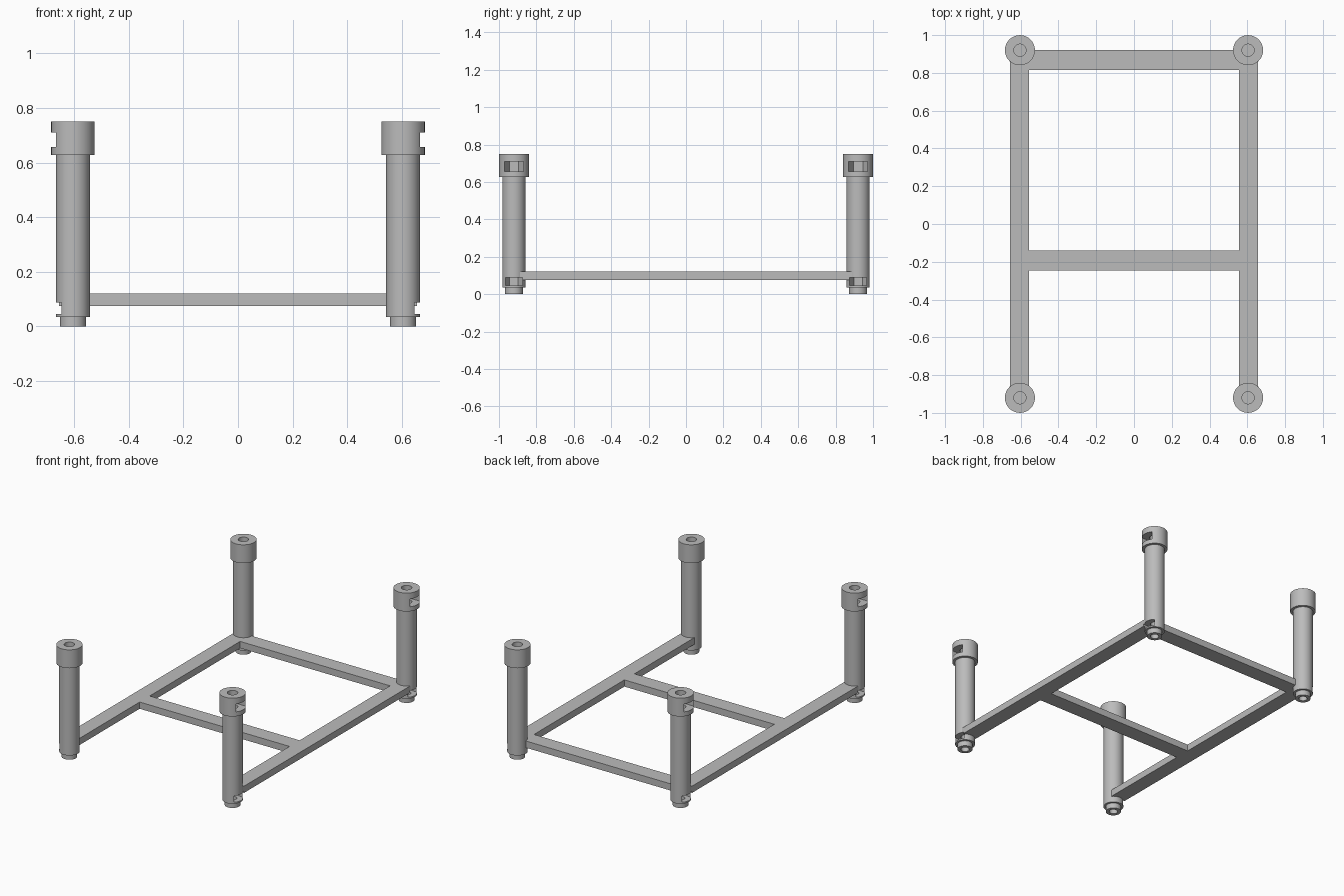
import bpy
import bmesh
import math

cube = bpy.data.objects.get("Cube")
if cube:
    bpy.data.objects.remove(cube, do_unlink=True)

grey = bpy.data.materials.new("plain grey")
grey.use_nodes = True
colour = (0.5, 0.5, 0.5, 1)
grey.diffuse_color = colour
grey.node_tree.nodes["Principled BSDF"].inputs["Base Color"].default_value = colour

LEG_X, LEG_Y = 0.604, 0.92
BEAM_LOW, BEAM_HIGH = 0.075, 0.12
SEGMENTS = 64


def prism(name, outline, low, high):
    """Extrude a flat outline upward from low to high."""
    bm = bmesh.new()
    face = bm.faces.new([bm.verts.new((x, y, low)) for x, y in outline])
    top = bmesh.ops.extrude_face_region(bm, geom=[face])["geom"]
    verts = [v for v in top if isinstance(v, bmesh.types.BMVert)]
    bmesh.ops.translate(bm, verts=verts, vec=(0, 0, high - low))
    bmesh.ops.recalc_face_normals(bm, faces=bm.faces[:])
    mesh = bpy.data.meshes.new(name)
    bm.to_mesh(mesh)
    bm.free()
    mesh.materials.append(grey)
    obj = bpy.data.objects.new(name, mesh)
    bpy.context.collection.objects.link(obj)
    return obj


def rod(name, x, y, radius, low, high):
    angles = [2 * math.pi * i / SEGMENTS for i in range(SEGMENTS)]
    ring = [(x + radius * math.cos(a), y + radius * math.sin(a)) for a in angles]
    return prism(name, ring, low, high)


def beam(name, x0, x1, y0, y1):
    return prism(name, [(x0, y0), (x1, y0), (x1, y1), (x0, y1)], BEAM_LOW, BEAM_HIGH)


def nut_slot(x, y, side, half, low, high):
    """Hexagonal pocket at the leg axis, open toward the outer side."""
    flat = half * math.sqrt(3) / 2
    shape = [(0.12, -half), (0.12, half), (0, half),
             (-flat, half / 2), (-flat, -half / 2), (0, -half)]
    return prism("slot_cutter", [(x + side * u, y + v) for u, v in shape], low, high)


def combine(target, other, operation):
    mod = target.modifiers.new("combine", "BOOLEAN")
    mod.operation = operation
    mod.solver = "EXACT"
    mod.object = other
    bpy.ops.object.select_all(action="DESELECT")
    target.select_set(True)
    bpy.context.view_layer.objects.active = target
    bpy.ops.object.modifier_apply(modifier=mod.name)


def discard(obj):
    bpy.data.objects.remove(obj, do_unlink=True)


# Flat frame: two long rails joined by two cross rails
frame = beam("frame", -0.656, -0.555, -LEG_Y, LEG_Y)
rails = [beam("cross_rail", -0.6, 0.6, -0.247, -0.141),
         beam("cross_rail", -0.6, 0.6, 0.815, LEG_Y),
         beam("long_rail", 0.555, 0.656, -LEG_Y, LEG_Y)]
for rail in rails:
    combine(frame, rail, "UNION")
    discard(rail)

# Legs: foot spigot, post and wide collar, with blind bores and nut slots
legs = []
for side, side_name in ((1, "left"), (-1, "right")):
    for end, end_name in ((-1, "front"), (1, "back")):
        x, y = side * LEG_X, end * LEG_Y
        leg = rod(f"{end_name}_{side_name}_leg", x, y, 0.062, 0.035, 0.65)
        for part in (rod("foot", x, y, 0.0475, 0, 0.06),
                     rod("collar", x, y, 0.0795, 0.627, 0.75)):
            combine(leg, part, "UNION")
            discard(part)
        cutters = [rod("bore_cutter", x, y, 0.026, -0.1, 0.13),
                   rod("bore_cutter", x, y, 0.032, 0.6, 0.85),
                   nut_slot(x, y, side, 0.046, 0.045, 0.088),
                   nut_slot(x, y, side, 0.05, 0.657, 0.71)]
        for cutter in cutters:
            cutter.hide_render = True
            combine(leg, cutter, "DIFFERENCE")
        # Clear the lower bore and slot through the rail ends as well
        for cutter in (cutters[0], cutters[2]):
            combine(frame, cutter, "DIFFERENCE")
        for cutter in cutters:
            discard(cutter)
        legs.append(leg)

# Smooth round sides, crisp rims
for leg in legs:
    bpy.ops.object.select_all(action="DESELECT")
    leg.select_set(True)
    bpy.context.view_layer.objects.active = leg
    bpy.ops.object.shade_smooth_by_angle(angle=math.radians(30))
